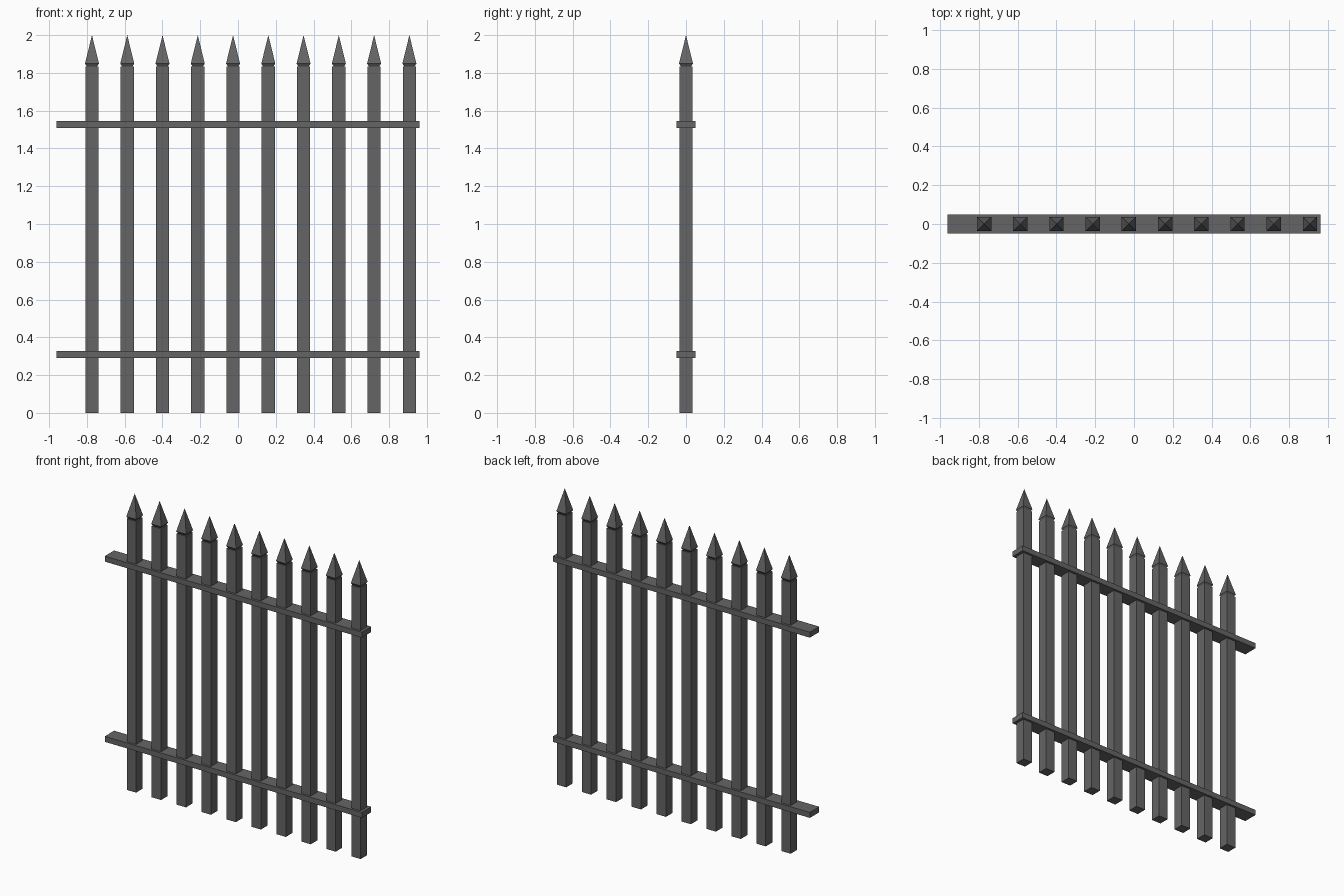
import bpy, bmesh

if "Cube" in bpy.data.objects:
    bpy.data.objects.remove(bpy.data.objects["Cube"])

iron = bpy.data.materials.new("dark grey iron")
iron.diffuse_color = (0.13, 0.13, 0.13, 1)
iron.use_nodes = True
iron.node_tree.nodes["Principled BSDF"].inputs["Base Color"].default_value = iron.diffuse_color


def square_loft(name, x, sections):
    """Square bar lofted through (half_width, z) sections; zero width makes a tip."""
    bm = bmesh.new()
    rings = []
    for h, z in sections:
        if h == 0:
            rings.append([bm.verts.new((0, 0, z))])
        else:
            rings.append([bm.verts.new((sx * h, sy * h, z))
                          for sx, sy in ((-1, -1), (1, -1), (1, 1), (-1, 1))])
    bm.faces.new(rings[0][::-1])
    for lo, hi in zip(rings, rings[1:]):
        for i in range(4):
            j = (i + 1) % 4
            top = [hi[0]] if len(hi) == 1 else [hi[j], hi[i]]
            bm.faces.new([lo[i], lo[j]] + top)
    if len(rings[-1]) == 4:
        bm.faces.new(rings[-1])
    mesh = bpy.data.meshes.new(name)
    bm.to_mesh(mesh)
    bm.free()
    mesh.materials.append(iron)
    obj = bpy.data.objects.new(name, mesh)
    obj.location.x = x
    bpy.context.collection.objects.link(obj)


# Pickets with a pinched neck and spear tip
for i in range(10):
    x = -0.773 + i * 0.1867
    square_loft("picket", x, [(0.035, 0), (0.035, 1.834)])
    square_loft("spear_tip", x, [(0.027, 1.834), (0.037, 1.849), (0, 2.0)])

# Horizontal rails
for name, z in (("lower_rail", 0.308), ("upper_rail", 1.527)):
    bpy.ops.mesh.primitive_cube_add(size=1, location=(0, 0, z))
    rail = bpy.context.object
    rail.name = name
    rail.scale = (1.924, 0.1, 0.037)
    rail.data.materials.append(iron)
